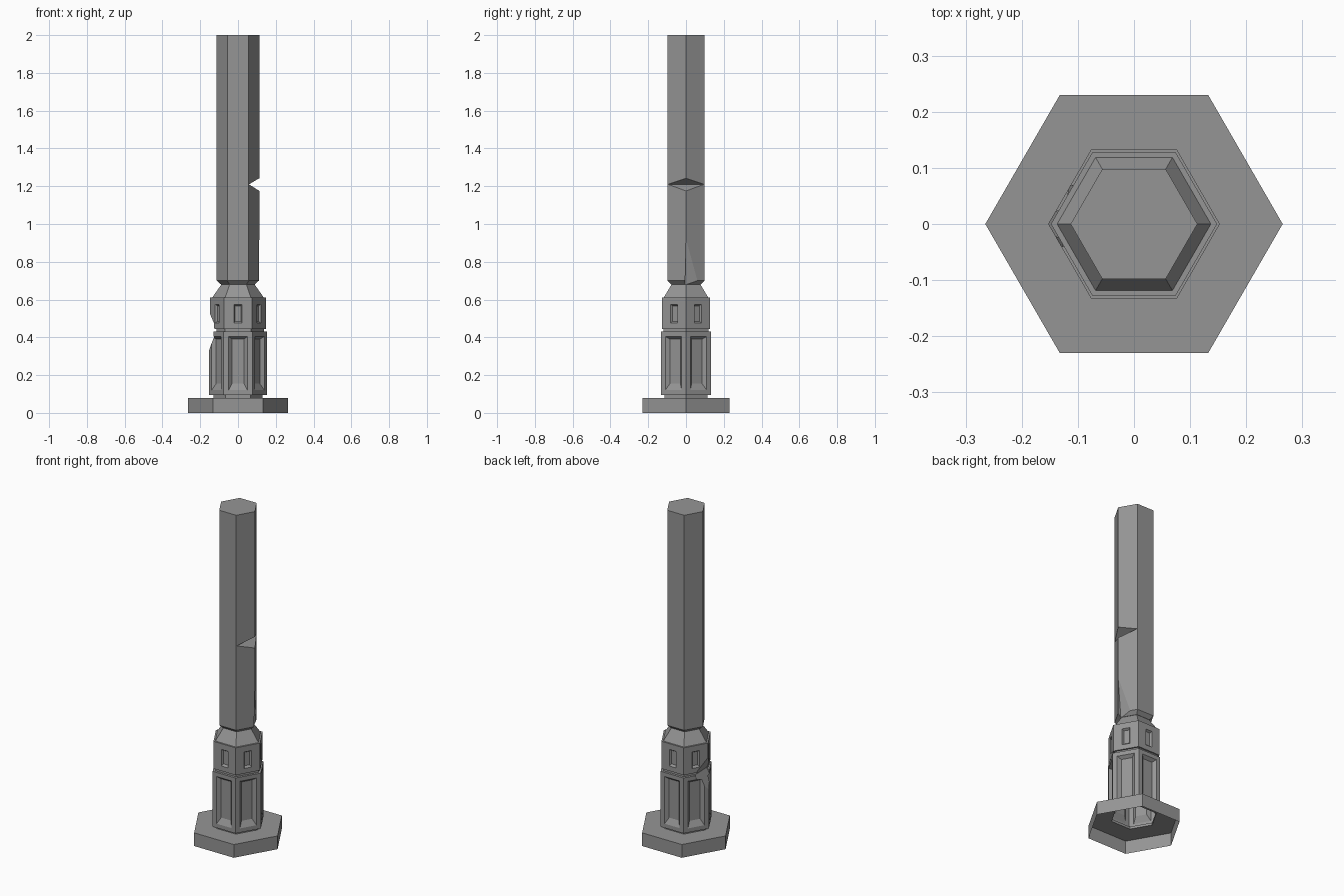
import bpy, bmesh, math
from mathutils import Vector

cube = bpy.data.objects.get("Cube")
if cube:
    bpy.data.objects.remove(cube, do_unlink=True)

stone = bpy.data.materials.new("grey_stone")
stone.use_nodes = True
GREY = (0.30, 0.30, 0.30, 1)
stone.diffuse_color = GREY
bsdf = stone.node_tree.nodes["Principled BSDF"]
bsdf.inputs["Base Color"].default_value = GREY
bsdf.inputs["Roughness"].default_value = 0.9


def finish(name, bm):
    """Turn a bmesh into a flat shaded stone object."""
    bmesh.ops.recalc_face_normals(bm, faces=bm.faces)
    mesh = bpy.data.meshes.new(name)
    bm.to_mesh(mesh)
    bm.free()
    mesh.materials.append(stone)
    obj = bpy.data.objects.new(name, mesh)
    bpy.context.collection.objects.link(obj)
    return obj


def hex_rings(bm, profile):
    """Stack six-sided rings; return the side faces of each level."""
    rings = [[bm.verts.new((r * math.cos(k * math.pi / 3), r * math.sin(k * math.pi / 3), z))
              for k in range(6)] for r, z in profile]
    levels = []
    for a, b in zip(rings, rings[1:]):
        levels.append([bm.faces.new((a[k], a[(k + 1) % 6], b[(k + 1) % 6], b[k]))
                       for k in range(6)])
    return rings, levels


def sink_panel(bm, face, rim, floor, depth):
    """Replace a wall with a framed recess; rim and floor are (half width, low z, high z)."""
    corners = list(face.verts)
    mid = face.calc_center_median()
    out = Vector((mid.x, mid.y, 0)).normalized()
    side = Vector((-out.y, out.x, 0))
    bm.faces.remove(face)

    def loop(rect, sunk):
        w, low, high = rect
        base = Vector((mid.x, mid.y, 0)) - out * sunk
        return [bm.verts.new(base + side * s + Vector((0, 0, z)))
                for s, z in ((-w, low), (w, low), (w, high), (-w, high))]

    loops = [corners, loop(rim, 0), loop(floor, depth)]
    for a, b in zip(loops, loops[1:]):
        for k in range(4):
            bm.faces.new((a[k], a[(k + 1) % 4], b[(k + 1) % 4], b[k]))
    bm.faces.new(loops[-1])


def chip(obj, name, points):
    """Break a convex piece off an object."""
    bm = bmesh.new()
    bmesh.ops.convex_hull(bm, input=[bm.verts.new(p) for p in points])
    cutter = finish(name, bm)
    cutter.hide_render = True
    mod = obj.modifiers.new(name, 'BOOLEAN')
    mod.operation, mod.solver, mod.object = 'DIFFERENCE', 'EXACT', cutter
    bpy.context.view_layer.objects.active = obj
    bpy.ops.object.modifier_apply(modifier=name)
    bpy.data.objects.remove(cutter, do_unlink=True)


# Base: hollow plinth, open underneath and under the column
bm = bmesh.new()
hex_rings(bm, [(0.265, 0), (0.265, 0.08), (0.13, 0.08)])
finish("base", bm)

# Column: two panelled drums and a sloping collar
bm = bmesh.new()
rings, levels = hex_rings(bm, [
    (0.13, 0.08), (0.13, 0.095), (0.153, 0.095), (0.153, 0.43), (0.137, 0.43),
    (0.137, 0.445), (0.148, 0.445), (0.148, 0.61), (0.137, 0.61), (0.088, 0.68)])
bm.faces.new(rings[0])
bm.faces.new(rings[-1])
for wall in levels[2]:
    sink_panel(bm, wall, (0.05, 0.12, 0.405), (0.032, 0.155, 0.39), 0.018)
for wall in levels[6]:
    sink_panel(bm, wall, (0.022, 0.475, 0.575), (0.015, 0.485, 0.567), 0.012)
column = finish("column", bm)
chip(column, "column_chip", [
    (-0.112, -0.04, 0.44), (-0.105, 0.07, 0.43), (-0.2, -0.02, 0.64), (-0.2, 0.04, 0.64),
    (-0.2, -0.05, 0.23), (-0.2, 0.04, 0.25)])

# Open the underside of the column
bm = bmesh.new()
bm.from_mesh(column.data)
bottom = [f for f in bm.faces if all(v.co.z < 0.081 for v in f.verts)]
bmesh.ops.delete(bm, geom=bottom, context='FACES_ONLY')
bm.to_mesh(column.data)
bm.free()

# Shaft: tall hexagonal post with a notch and a chipped foot
bm = bmesh.new()
rings, levels = hex_rings(bm, [(0.09, 0.68), (0.113, 0.70), (0.113, 2.0)])
bm.faces.new(rings[0])
bm.faces.new(rings[-1])
shaft = finish("shaft", bm)
chip(shaft, "shaft_notch", [(x, y, z) for y in (-0.15, 0.15)
                            for x, z in ((0.058, 1.21), (0.168, 1.275), (0.168, 1.14))])
chip(shaft, "foot_chip", [
    (0.113, -0.001, 0.92), (0.088, -0.005, 0.66), (0.07, 0.08, 0.66),
    (0.2, -0.005, 0.66), (0.2, 0.08, 0.66), (0.2, 0.02, 0.92)])
